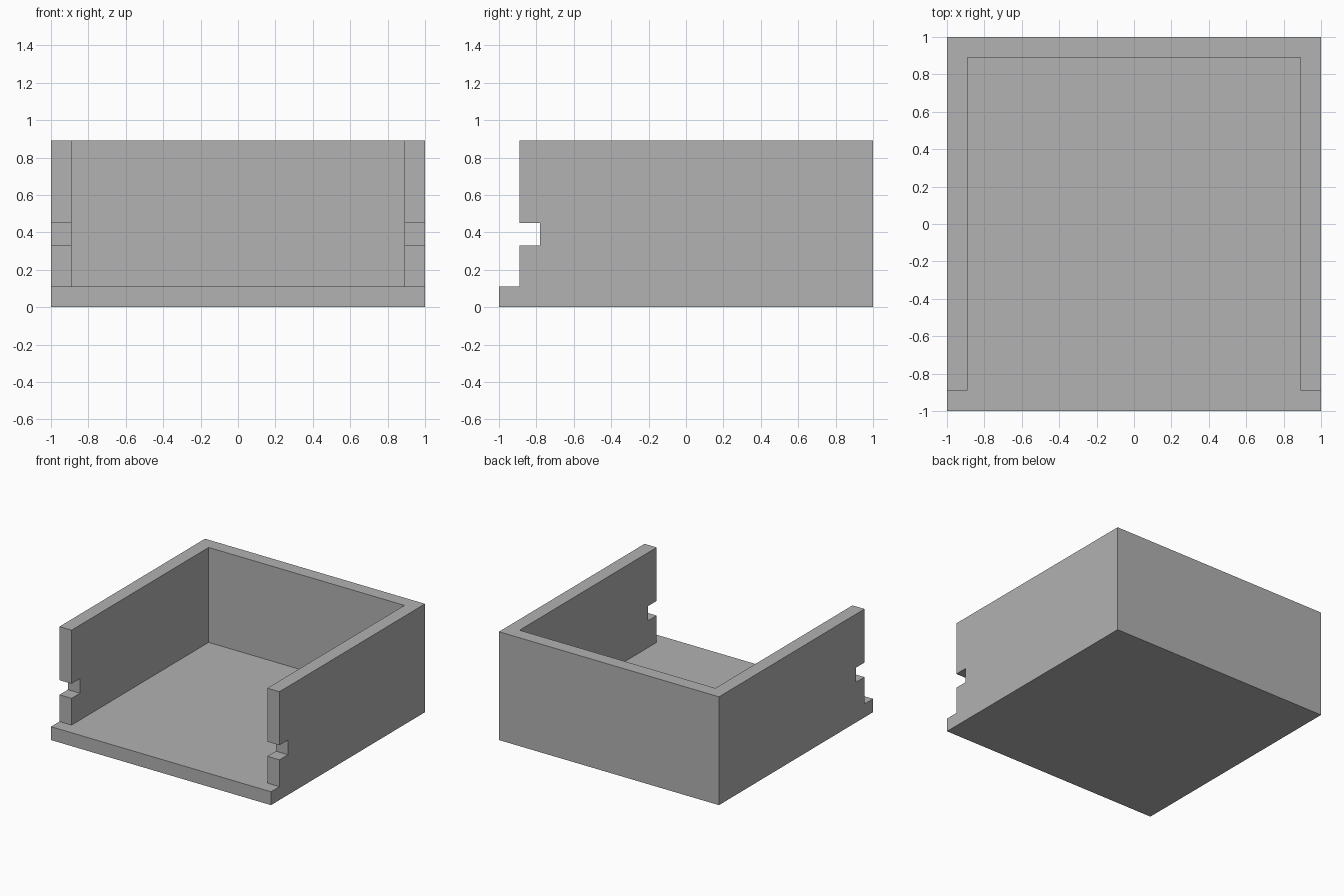
import bpy
import bmesh
from mathutils import Vector

if "Cube" in bpy.data.objects:
    bpy.data.objects.remove(bpy.data.objects["Cube"], do_unlink=True)

WALL = 0.11      # wall and floor thickness
HEIGHT = 0.89
INNER = 1 - WALL
NOTCH_LOW, NOTCH_HIGH = 0.33, 0.45

grey = bpy.data.materials.new("plain grey")
grey.use_nodes = True
colour = (0.445, 0.445, 0.445, 1)
grey.diffuse_color = colour
grey.node_tree.nodes["Principled BSDF"].inputs["Base Color"].default_value = colour


def extrude_profile(name, profile, half_width):
    """Solid made by extruding a (y, z) outline along x."""
    bm = bmesh.new()
    face = bm.faces.new([bm.verts.new((-half_width, y, z)) for y, z in profile])
    result = bmesh.ops.extrude_face_region(bm, geom=[face])
    verts = [v for v in result["geom"] if isinstance(v, bmesh.types.BMVert)]
    bmesh.ops.translate(bm, verts=verts, vec=Vector((2 * half_width, 0, 0)))
    bmesh.ops.recalc_face_normals(bm, faces=bm.faces[:])
    mesh = bpy.data.meshes.new(name)
    bm.to_mesh(mesh)
    bm.free()
    mesh.materials.append(grey)
    obj = bpy.data.objects.new(name, mesh)
    bpy.context.collection.objects.link(obj)
    return obj


# Tray body: side outline with the front lip and the notch in the walls
tray = extrude_profile("open_front_tray", [
    (-1, 0), (1, 0), (1, HEIGHT), (-INNER, HEIGHT),
    (-INNER, NOTCH_HIGH), (-INNER + WALL, NOTCH_HIGH),
    (-INNER + WALL, NOTCH_LOW), (-INNER, NOTCH_LOW),
    (-INNER, WALL), (-1, WALL)], 1)

# Cavity, open at the top and the front
cavity = extrude_profile("cavity_cutter", [
    (-1.2, WALL), (INNER, WALL), (INNER, 1.2), (-1.2, 1.2)], INNER)
cavity.hide_render = True

cut = tray.modifiers.new("cavity", 'BOOLEAN')
cut.operation = 'DIFFERENCE'
cut.solver = 'EXACT'
cut.object = cavity
bpy.context.view_layer.objects.active = tray
bpy.ops.object.modifier_apply(modifier=cut.name)
bpy.data.objects.remove(cavity, do_unlink=True)
